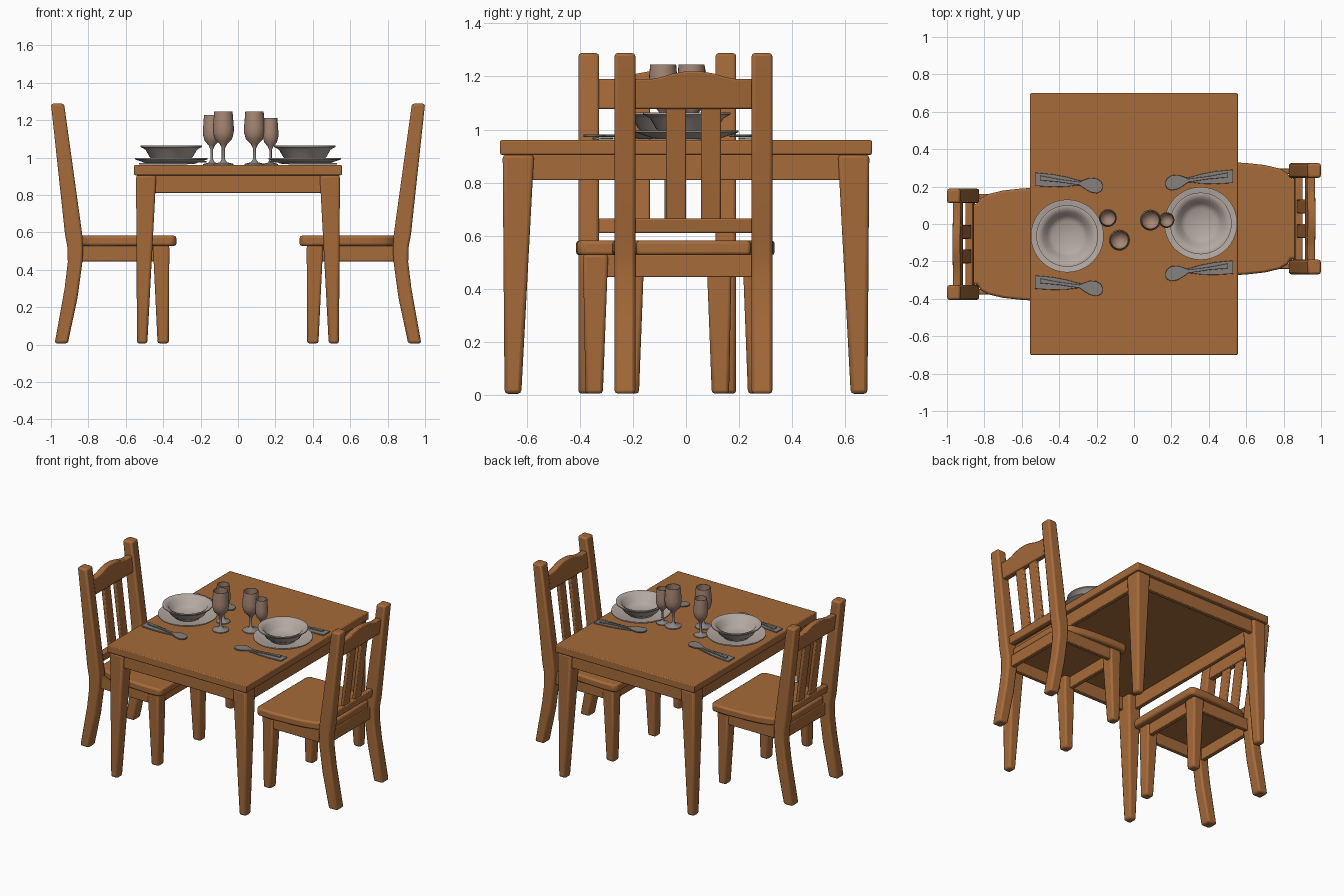
import bpy, bmesh, math
from mathutils import Vector

if "Cube" in bpy.data.objects:
    bpy.data.objects.remove(bpy.data.objects["Cube"])


def material(name, rgb):
    m = bpy.data.materials.new(name)
    m.diffuse_color = (*rgb, 1)
    m.use_nodes = True
    m.node_tree.nodes["Principled BSDF"].inputs["Base Color"].default_value = m.diffuse_color
    return m


WOOD = material("warm wood", (0.38, 0.145, 0.042))
CHINA = material("china", (0.46, 0.395, 0.36))
GLASS = material("tinted glass", (0.38, 0.24, 0.175))
STEM = material("grey glass", (0.27, 0.24, 0.225))
STEEL = material("steel", (0.24, 0.22, 0.21))


def finish(name, bm, mats, bevel=0, angle=35):
    bmesh.ops.recalc_face_normals(bm, faces=bm.faces)
    me = bpy.data.meshes.new(name)
    bm.to_mesh(me)
    bm.free()
    ob = bpy.data.objects.new(name, me)
    bpy.context.collection.objects.link(ob)
    for m in mats:
        me.materials.append(m)
    if bevel:
        b = ob.modifiers.new("soft edges", 'BEVEL')
        b.width, b.segments, b.limit_method = bevel, 2, 'ANGLE'
        b.angle_limit = math.radians(40)
    bpy.ops.object.select_all(action='DESELECT')
    ob.select_set(True)
    bpy.context.view_layer.objects.active = ob
    bpy.ops.object.shade_smooth_by_angle(angle=math.radians(angle))
    return ob


def loft(name, a, b, mat, bevel=0.008):
    """Closed solid between two matching loops of points."""
    bm = bmesh.new()
    va = [bm.verts.new(p) for p in a]
    vb = [bm.verts.new(p) for p in b]
    bm.faces.new(va)
    bm.faces.new(vb)
    for i in range(len(va)):
        j = (i + 1) % len(va)
        bm.faces.new((va[i], va[j], vb[j], vb[i]))
    return finish(name, bm, [mat], bevel)


def rect(x0, x1, y0, y1, z):
    return [(x0, y0, z), (x1, y0, z), (x1, y1, z), (x0, y1, z)]


def box(name, x0, x1, y0, y1, z0, z1, mat=WOOD, bevel=0.008):
    return loft(name, rect(x0, x1, y0, y1, z0), rect(x0, x1, y0, y1, z1), mat, bevel)


def lathe(name, profile, x, y, z, mats, rule=None, n=32):
    bm = bmesh.new()
    vs = [bm.verts.new((x + r, y, z + h)) for r, h in profile]
    es = [bm.edges.new(p) for p in zip(vs, vs[1:])]
    bmesh.ops.spin(bm, geom=vs + es, cent=(x, y, 0), axis=(0, 0, 1),
                   angle=2 * math.pi, steps=n, use_duplicate=False)
    bmesh.ops.remove_doubles(bm, verts=bm.verts, dist=1e-4)
    if rule:
        for f in bm.faces:
            f.material_index = rule(f.calc_center_median().z - z)
    return finish(name, bm, mats, angle=50)


# Table: top, aprons, tapered legs
TOP = 0.96
box("table_top", -0.555, 0.555, -0.70, 0.70, 0.905, TOP, bevel=0.006)
for s in (-1, 1):
    box("table_end_apron", -0.46, 0.46, s * 0.64, s * 0.67, 0.81, 0.906, bevel=0.004)
    box("table_side_apron", s * 0.495, s * 0.525, -0.59, 0.59, 0.81, 0.906, bevel=0.004)
    for t in (-1, 1):
        loft("table_leg", rect(s * 0.485, s * 0.54, t * 0.62, t * 0.683, 0.005),
             rect(s * 0.437, s * 0.545, t * 0.572, t * 0.69, 0.906), WOOD, 0.014)


# Chairs: s is the side of the table, cy the chair's middle
def lean(z):
    return 0.872 + 0.124 * (z - 0.58)


def back_part(name, s, cy, outline, thick):
    loops = [[(s * (lean(z) + d), cy + y, z) for y, z in outline]
             for d in (-thick / 2, thick / 2)]
    loft(name, *loops, WOOD, 0.006)


POST = [(1.0, 1.288), (0.925, 0.59), (0.912, 0.52), (0.91, 0.44), (0.927, 0.30),
        (0.98, 0.006), (0.91, 0.006), (0.858, 0.25), (0.832, 0.44), (0.828, 0.51),
        (0.833, 0.59), (0.93, 1.288)]
SEAT = [(0.33, 0.28), (0.35, 0.302), (0.45, 0.306), (0.60, 0.298), (0.70, 0.287),
        (0.78, 0.268), (0.82, 0.245), (0.838, 0.215), (0.875, 0.215)]
RAIL = [(0.23, 1.078), (0.23, 1.19), (0.16, 1.19), (0.12, 1.197), (0.08, 1.21), (0.03, 1.219)]


def chair(s, cy):
    for t in (-1, 1):
        loft("back_post", [(s * x, cy + t * 0.219, z) for x, z in POST],
             [(s * x, cy + t * 0.297, z) for x, z in POST], WOOD, 0.012)
        loft("front_leg", rect(s * 0.37, s * 0.43, cy + t * 0.205, cy + t * 0.27, 0.006),
             rect(s * 0.367, s * 0.455, cy + t * 0.185, cy + t * 0.28, 0.53), WOOD, 0.012)
        box("seat_side_apron", s * 0.40, s * 0.86, cy + t * 0.24, cy + t * 0.268, 0.445, 0.53, bevel=0.004)
        back_part("back_slat", s, cy, [(t * 0.028, 0.64), (t * 0.103, 0.64),
                                       (t * 0.103, 1.10), (t * 0.028, 1.10)], 0.024)
    box("seat_front_apron", s * 0.38, s * 0.41, cy - 0.22, cy + 0.22, 0.445, 0.53, bevel=0.004)
    box("seat_back_apron", s * 0.85, s * 0.88, cy - 0.23, cy + 0.23, 0.445, 0.53, bevel=0.004)
    ring = SEAT + [(x, -y) for x, y in reversed(SEAT)]
    loft("seat", [(s * x, cy + y, 0.527) for x, y in ring],
         [(s * x, cy + y, 0.582) for x, y in ring], WOOD, 0.012)
    back_part("top_rail", s, cy, RAIL + [(-y, z) for y, z in reversed(RAIL)], 0.042)
    back_part("lower_rail", s, cy, [(-0.23, 0.61), (0.23, 0.61), (0.23, 0.665), (-0.23, 0.665)], 0.04)


chair(-1, -0.108)
chair(1, 0.028)

# Plates with bowls on them
PLATE = [(0, 0.004), (0.11, 0.004), (0.13, 0.008), (0.195, 0.03), (0.195, 0.037),
         (0.185, 0.037), (0.13, 0.018), (0, 0.014)]
BOWL = [(0, 0.016), (0.085, 0.016), (0.09, 0.025), (0.115, 0.042), (0.138, 0.082), (0.165, 0.097),
        (0.165, 0.104), (0.155, 0.105), (0.128, 0.092), (0.108, 0.05), (0.08, 0.033), (0, 0.03)]
for x, y in ((-0.357, -0.064), (0.357, 0.003)):
    lathe("plate", PLATE, x, y, TOP, [CHINA], n=40)
    lathe("bowl", BOWL, x, y, TOP, [CHINA], n=40)

# Wine glasses: foot, stem and open bowl
GOBLET = [(0, 0), (0.054, 0), (0.054, 0.006), (0.02, 0.014), (0.009, 0.03), (0.009, 0.09),
          (0.02, 0.112), (0.045, 0.137), (0.055, 0.17), (0.056, 0.20), (0.049, 0.285),
          (0.045, 0.285), (0.051, 0.20), (0.049, 0.17), (0.04, 0.143), (0, 0.12)]
for x, y, w, h in ((-0.078, -0.086, 1, 1), (0.088, 0.021, 1, 1),
                   (-0.14, 0.032, 0.85, 0.94), (0.174, 0.021, 0.75, 0.88)):
    lathe("wine_glass", [(r * w, z * h) for r, z in GOBLET], x, y, TOP, [STEM, GLASS],
          rule=lambda z: int(z > 0.088), n=24)

# Cutlery: half outlines running from the table edge inwards (x, half width)
KNIFE = [(0.53, 0.036), (0.43, 0.034), (0.36, 0.026), (0.30, 0.014), (0.27, 0.012)]
SPOON = [(0.50, 0.013), (0.40, 0.008), (0.29, 0.009), (0.265, 0.024), (0.235, 0.038),
         (0.20, 0.040), (0.178, 0.028), (0.168, 0.010)]


def utensil(name, half, s, cy, z, skew):
    ring = half + [(x, -w) for x, w in reversed(half)]
    pts = [(s * x, cy + w + skew * (x - 0.35), z) for x, w in ring]
    loft(name, pts, [(x, y, z + 0.009) for x, y, z in pts], STEEL, 0.002)


for s, cy, dy in ((-1, -0.05, 0.275), (1, -0.002, 0.243)):
    for t in (-1, 1):
        utensil("knife", KNIFE, s, cy + t * dy, TOP + 0.002, 0.08)
        utensil("spoon", SPOON, s, cy + t * dy, TOP + 0.012, 0.14)
